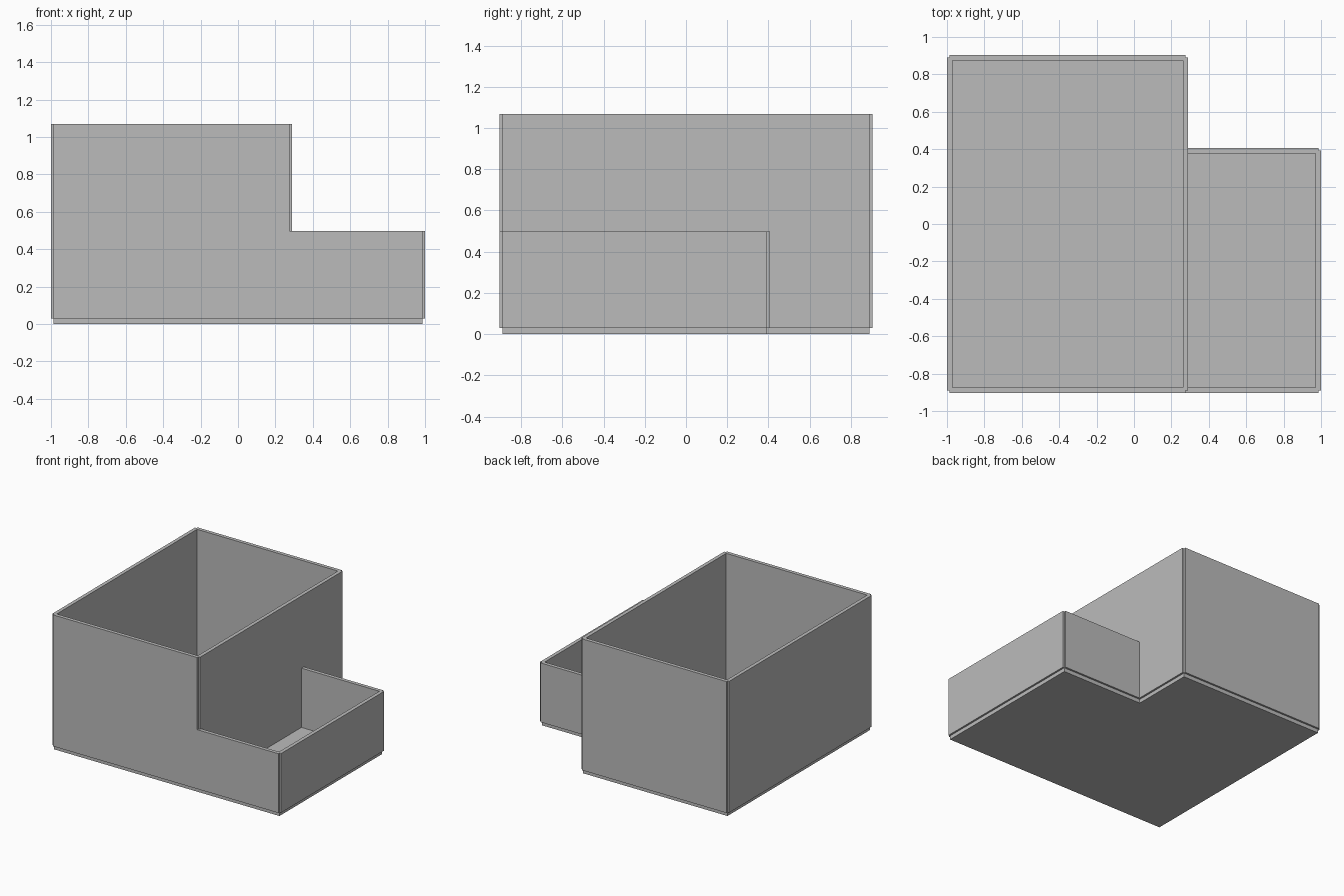
import bpy
import bmesh
from mathutils import Vector

if "Cube" in bpy.data.objects:
    bpy.data.objects.remove(bpy.data.objects["Cube"])

T, H = 0.029, 0.0145          # panel thickness, half-lap at the corners
X, Y = 1.0, 0.904             # outer half sizes
XP, YS = 0.29, 0.407          # partition outer face, low bay back face
FLOOR, LOW, HIGH = 0.03, 0.498, 1.068

grey = bpy.data.materials.new("plain grey")
grey.diffuse_color = (0.5, 0.5, 0.5, 1)
grey.use_nodes = True
grey.node_tree.nodes["Principled BSDF"].inputs["Base Color"].default_value = grey.diffuse_color


def prism(name, points, direction):
    """Extrude a flat outline along a direction into a closed solid."""
    bm = bmesh.new()
    face = bm.faces.new([bm.verts.new(p) for p in points])
    new = bmesh.ops.extrude_face_region(bm, geom=[face])["geom"]
    verts = [v for v in new if isinstance(v, bmesh.types.BMVert)]
    bmesh.ops.translate(bm, verts=verts, vec=Vector(direction))
    if not any(len(f.verts) == len(points) and f is face for f in bm.faces):
        bm.faces.new([v for v in bm.verts if v not in verts])
    bmesh.ops.recalc_face_normals(bm, faces=bm.faces[:])
    mesh = bpy.data.meshes.new(name)
    bm.to_mesh(mesh)
    bm.free()
    mesh.materials.append(grey)
    obj = bpy.data.objects.new(name, mesh)
    bpy.context.collection.objects.link(obj)
    return obj


def cross_panel(name, y, outline):
    """Panel facing front/back, outline in x and z."""
    return prism(name, [(x, y, z) for x, z in outline], (0, T, 0))


def side_panel(name, xo, xi, y0, y1, top):
    """Panel facing sideways, with rebated ends lapping the cross panels."""
    xm = (xo + xi) / 2
    plan = [(xo, y0 + H), (xm, y0 + H), (xm, y0 + T), (xi, y0 + T),
            (xi, y1 - T), (xm, y1 - T), (xm, y1 - H), (xo, y1 - H)]
    return prism(name, [(x, y, FLOOR) for x, y in plan], (0, 0, top - FLOOR))


def rect(x0, x1, top):
    return [(x0, FLOOR), (x1, FLOOR), (x1, top), (x0, top)]


# Floor: L-shaped slab, slightly recessed under the walls
xa, ya = X - H, Y - H
floor_plan = [(-xa, -ya), (xa, -ya), (xa, YS - H),
              (XP - H, YS - H), (XP - H, ya), (-xa, ya)]
prism("floor", [(x, y, 0) for x, y in floor_plan], (0, 0, FLOOR))

# Front wall: one stepped panel across both bays
cross_panel("front_wall", -Y, [(-xa, FLOOR), (xa, FLOOR), (xa, LOW),
                               (XP - H, LOW), (XP - H, HIGH), (-xa, HIGH)])

# Back walls of the tall and the low bay
cross_panel("tall_back_wall", Y - T, rect(-xa, XP - H, HIGH))
cross_panel("low_back_wall", YS - T, rect(XP, xa, LOW))

# Side walls and the partition between the bays
side_panel("left_wall", -X, -X + T, -Y, Y, HIGH)
side_panel("partition_wall", XP, XP - T, -Y, Y, HIGH)
side_panel("low_right_wall", X, X - T, -Y, YS, LOW)
